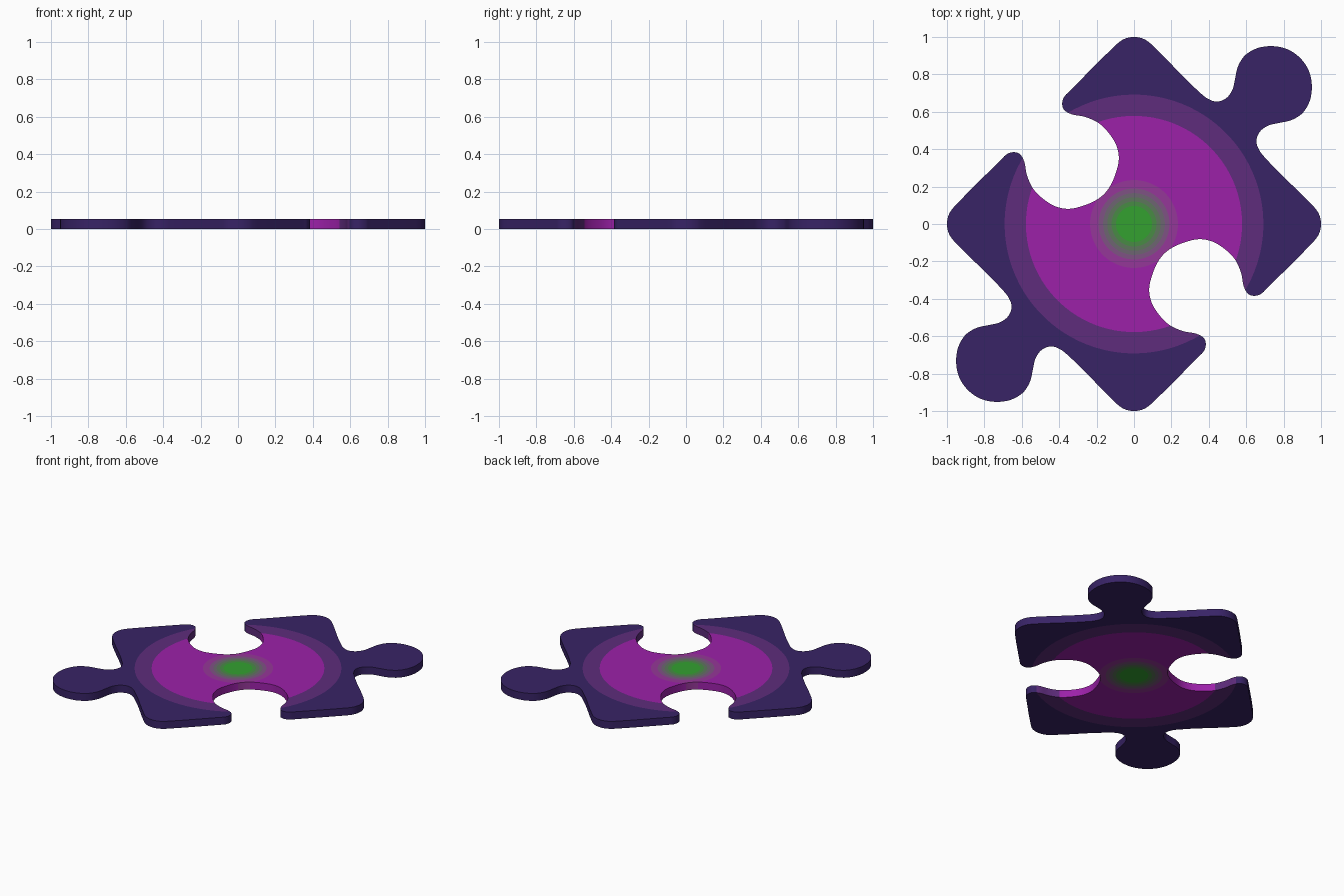
import bpy, bmesh, math
from mathutils import Vector
from mathutils.geometry import delaunay_2d_cdt

if "Cube" in bpy.data.objects:
    bpy.data.objects.remove(bpy.data.objects["Cube"])

THICK = 0.055


def srgb(r, g, b):
    lin = [(c / 255 / 12.92) if c < 11 else ((c / 255 + 0.055) / 1.055) ** 2.4 for c in (r, g, b)]
    return (*lin, 1.0)


# Colours from the rim to the centre; each later one fills a smaller disc
COLOURS = [
    ("dark violet", (56, 35, 102), None),
    ("dusky purple", (94, 44, 124), 0.692),
    ("magenta", (156, 33, 169), 0.578),
    ("faded magenta", (149, 55, 152), 0.235),
    ("mauve grey", (127, 82, 132), 0.190),
    ("warm grey", (109, 101, 113), 0.165),
    ("grey green", (93, 118, 92), 0.143),
    ("soft green", (72, 139, 69), 0.120),
    ("bright green", (51, 161, 48), 0.096),
]

# One quarter of the outline: socket middle, lip, corner, neck, knob middle
quarter = [Vector(p) for p in [
    (-.160, .160), (-.125, .207), (-.100, .265), (-.081, .355), (-.092, .414),
    (-.130, .480), (-.194, .543), (-.264, .573), (-.344, .591), (-.376, .612),
    (-.384, .646), (-.370, .685), (-.350, .705), (-.115, .940)]]
for i in range(7):
    a = math.radians(135 - 15 * i)
    quarter.append(Vector((0.13 * math.cos(a), 0.870 + 0.13 * math.sin(a))))
quarter += [Vector(p) for p in [
    (.115, .940), (.350, .705), (.383, .677), (.443, .654), (.491, .671),
    (.526, .717), (.540, .773), (.554, .837), (.588, .896), (.651, .937),
    (.733, .951), (.823, .933), (.888, .888)]]

# Mirror across the diagonal, then turn half way round
half = quarter + [Vector((p.y, p.x)) for p in reversed(quarter[:-1])]
# the mirrored socket middle starts the other half after rotation
half = half[:-1]
control = half + [-p for p in half]


def smooth_loop(pts, steps=5):
    n = len(pts)
    tangents = []
    for i in range(n):
        a, b = pts[i] - pts[i - 1], pts[(i + 1) % n] - pts[i]
        la, lb = a.length, b.length
        tangents.append((a / la * lb + b / lb * la) / (la + lb))
    out = []
    for i in range(n):
        p, q = pts[i], pts[(i + 1) % n]
        l = (q - p).length
        for k in range(steps):
            t = k / steps
            out.append(p * (2 * t**3 - 3 * t**2 + 1) + q * (3 * t**2 - 2 * t**3)
                       + tangents[i] * l * (t**3 - 2 * t**2 + t)
                       + tangents[(i + 1) % n] * l * (t**3 - t**2))
    return out


# Flat layout: outline plus colour circles, knitted into one triangulation
loops = [list(reversed(smooth_loop(control)))]
for _, _, r in COLOURS[1:]:
    n = 96 if r > 0.3 else 64
    loops.append([Vector((r * math.cos(2 * math.pi * (k + .37) / n),
                          r * math.sin(2 * math.pi * (k + .37) / n))) for k in range(n)])
verts2d, faces2d = [], []
for loop in loops:
    faces2d.append(list(range(len(verts2d), len(verts2d) + len(loop))))
    verts2d += loop
vs, _, fs, _, _, origin = delaunay_2d_cdt(verts2d, [], faces2d, 1, 1e-5)

# Raise the layout into a solid plate with top, bottom and side walls
bm = bmesh.new()
low = [bm.verts.new((v.x, v.y, 0)) for v in vs]
high = [bm.verts.new((v.x, v.y, THICK)) for v in vs]
border = {}
for f, src in zip(fs, origin):
    if 0 not in src:
        continue
    zone = max(src)
    bm.faces.new([high[i] for i in f]).material_index = zone
    bm.faces.new([low[i] for i in reversed(f)]).material_index = zone
    for i, a in enumerate(f):
        b = f[(i + 1) % len(f)]
        if (b, a) in border:
            del border[(b, a)]
        else:
            border[(a, b)] = zone
for (a, b), zone in border.items():
    bm.faces.new([low[a], low[b], high[b], high[a]]).material_index = zone
bmesh.ops.delete(bm, geom=[v for v in bm.verts if not v.link_faces], context='VERTS')
bmesh.ops.recalc_face_normals(bm, faces=bm.faces)
for f in bm.faces:
    f.smooth = abs(f.normal.z) < 0.5

mesh = bpy.data.meshes.new("puzzle_piece")
bm.to_mesh(mesh)
bm.free()
mesh.set_sharp_from_angle(angle=math.radians(35))
for name, rgb, _ in COLOURS:
    mat = bpy.data.materials.new(name)
    mat.diffuse_color = srgb(*rgb)
    mat.use_nodes = True
    mat.node_tree.nodes["Principled BSDF"].inputs["Base Color"].default_value = mat.diffuse_color
    mesh.materials.append(mat)
piece = bpy.data.objects.new("puzzle_piece", mesh)
bpy.context.collection.objects.link(piece)
